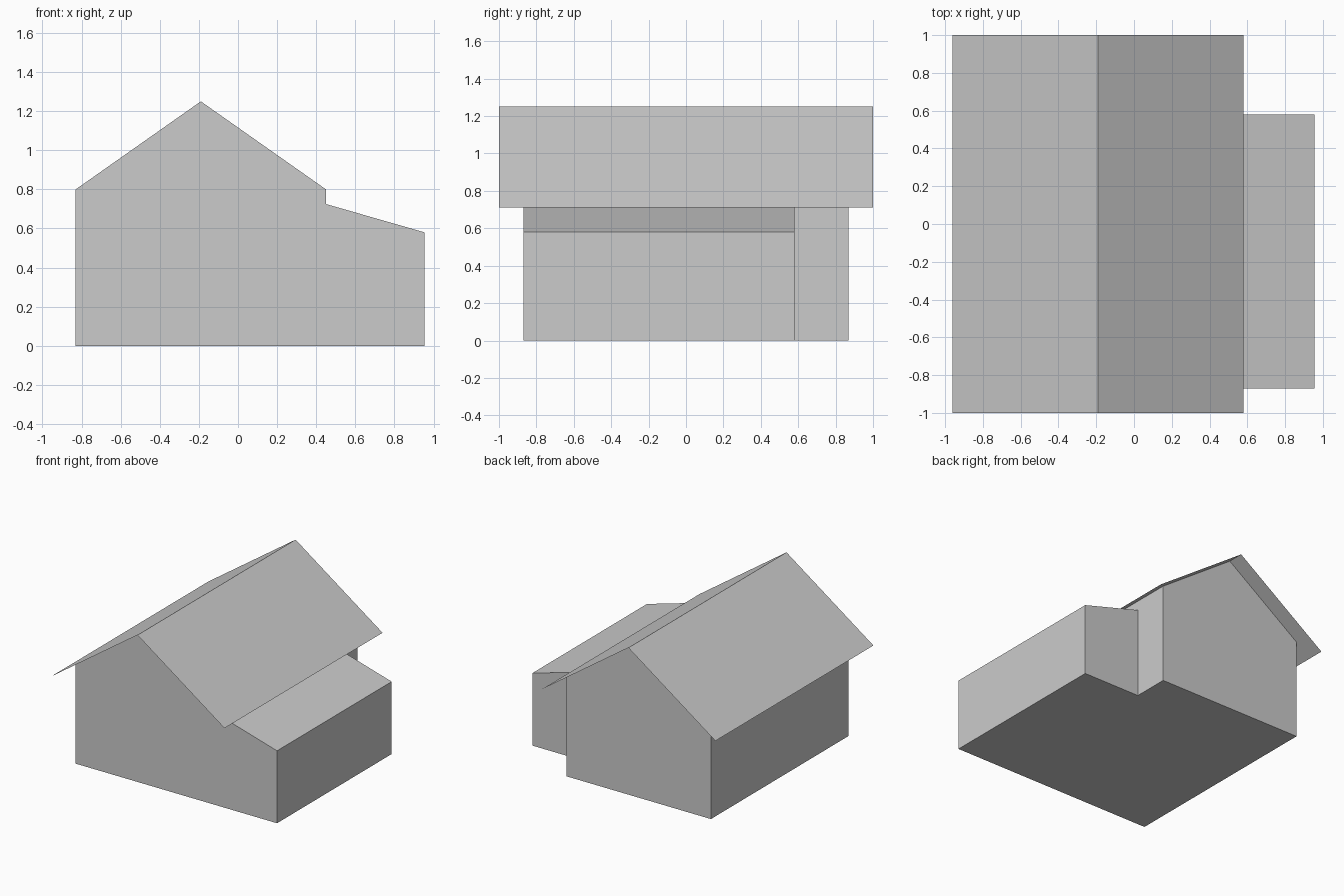
import bpy
import bmesh

cube = bpy.data.objects.get("Cube")
if cube:
    bpy.data.objects.remove(cube, do_unlink=True)

GREY = (0.6, 0.6, 0.6, 1.0)
grey = bpy.data.materials.new("plain grey")
grey.use_nodes = True
grey.diffuse_color = GREY
grey.node_tree.nodes["Principled BSDF"].inputs["Base Color"].default_value = GREY


def extrude_profile(name, profile, y0, y1, closed=True, open_sides=()):
    """Sweep an x-z profile along y; closed profiles get end walls."""
    bm = bmesh.new()
    front = [bm.verts.new((x, y0, z)) for x, z in profile]
    back = [bm.verts.new((x, y1, z)) for x, z in profile]
    n = len(profile)
    for i in range(n if closed else n - 1):
        if i not in open_sides:
            j = (i + 1) % n
            bm.faces.new((front[j], front[i], back[i], back[j]))
    if closed:
        bm.faces.new(front)
        bm.faces.new(back[::-1])
    mesh = bpy.data.meshes.new(name)
    bm.to_mesh(mesh)
    bm.free()
    mesh.materials.append(grey)
    obj = bpy.data.objects.new(name, mesh)
    bpy.context.collection.objects.link(obj)
    return obj


LEFT, RIDGE, RIGHT, OUTER = -0.83, -0.19, 0.45, 0.955
WALL_TOP, RIDGE_TOP = 0.80, 1.25
FRONT, BACK = -0.87, 0.87

# Main house walls with gables, open beneath the roof sheet
extrude_profile("house_walls",
                [(LEFT, 0), (RIGHT, 0), (RIGHT, WALL_TOP), (RIDGE, RIDGE_TOP), (LEFT, WALL_TOP)],
                FRONT, BACK, open_sides=(2, 3))

# Lean-to with a sloping top, open where it meets the house
extrude_profile("side_lean_to",
                [(RIGHT, 0), (OUTER, 0), (OUTER, 0.58), (RIGHT, 0.725)],
                FRONT, 0.58, open_sides=(3,))

# Thin gable roof sheet overhanging on every side
extrude_profile("gable_roof",
                [(0.58, 0.71), (RIDGE, RIDGE_TOP), (-0.96, 0.71)],
                -1, 1, closed=False)
